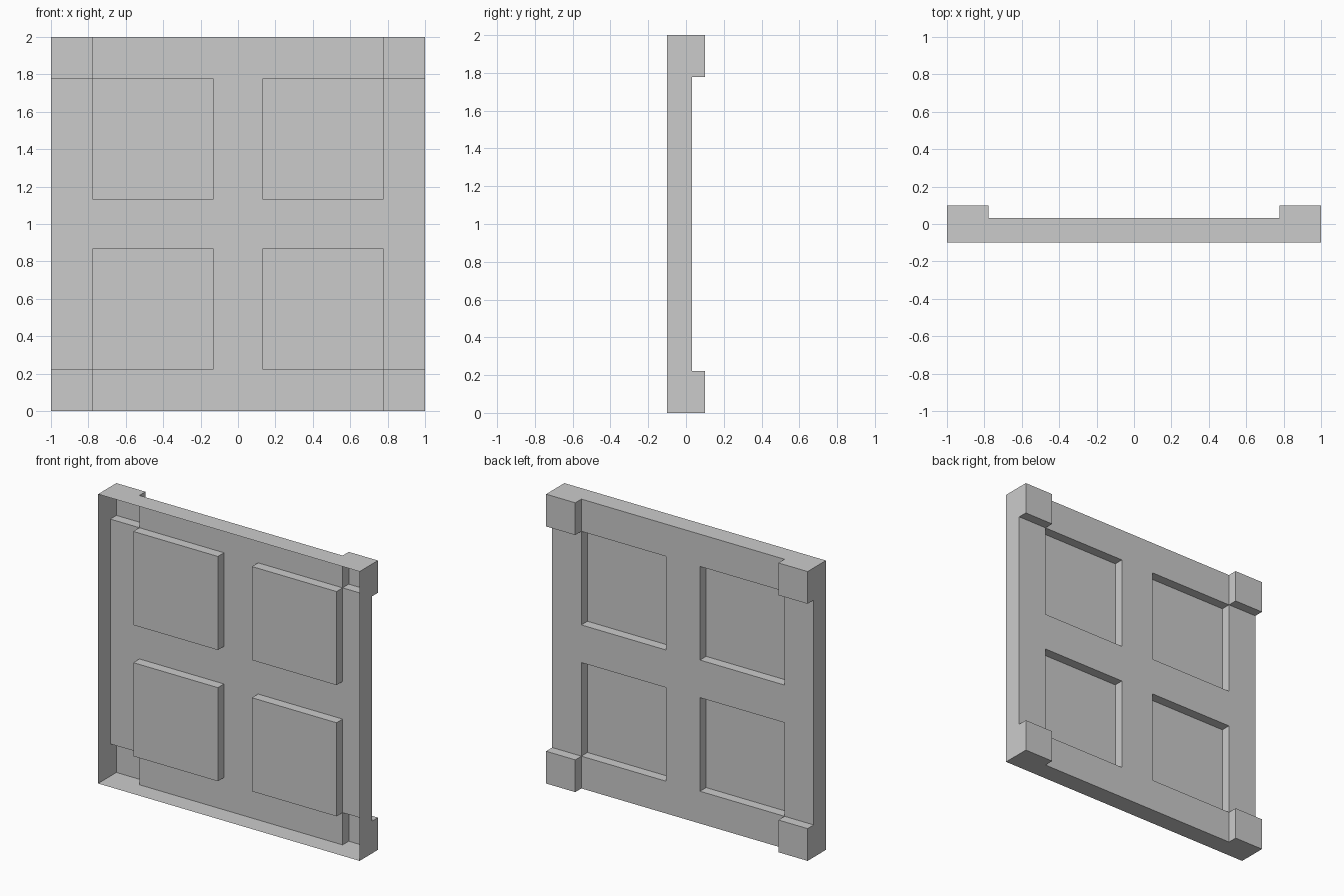
import bpy
import bmesh

if "Cube" in bpy.data.objects:
    bpy.data.objects.remove(bpy.data.objects["Cube"])

CUTS = [-1.0, -0.777, -0.13, 0.13, 0.777, 1.0]   # grid lines across and up the panel
FRONT, BACK_SHEET, STEP = -0.1, 0.033, 0.067

bm = bmesh.new()

# Back sheet: 5 x 5 grid of quads facing +y
verts = [[bm.verts.new((x, BACK_SHEET, z + 1)) for z in CUTS] for x in CUTS]
cells = {}
for i in range(5):
    for j in range(5):
        cells[i, j] = bm.faces.new((verts[i][j], verts[i][j + 1],
                                    verts[i + 1][j + 1], verts[i + 1][j]))
corners = [cells[i, j] for i in (0, 4) for j in (0, 4)]
panels = [cells[i, j] for i in (1, 3) for j in (1, 3)]

# Thin outer rim, open at the front
border = [e for e in bm.edges if e.is_boundary]
rim = bmesh.ops.extrude_edge_only(bm, edges=border)
for v in rim["geom"]:
    if isinstance(v, bmesh.types.BMVert):
        v.co.y = FRONT


def push(faces, offset):
    """Extrude each face on its own along y."""
    for f in bmesh.ops.extrude_discrete_faces(bm, faces=faces)["faces"]:
        bmesh.ops.translate(bm, verts=f.verts, vec=(0, offset, 0))


# Hollow corner blocks stick out at the back, square panels sink to the front
push(corners, STEP)
push(panels, -STEP)

bmesh.ops.remove_doubles(bm, verts=bm.verts, dist=1e-4)
bm.normal_update()

mesh = bpy.data.meshes.new("wall_panel")
bm.to_mesh(mesh)
bm.free()
panel = bpy.data.objects.new("wall_panel", mesh)
bpy.context.collection.objects.link(panel)
